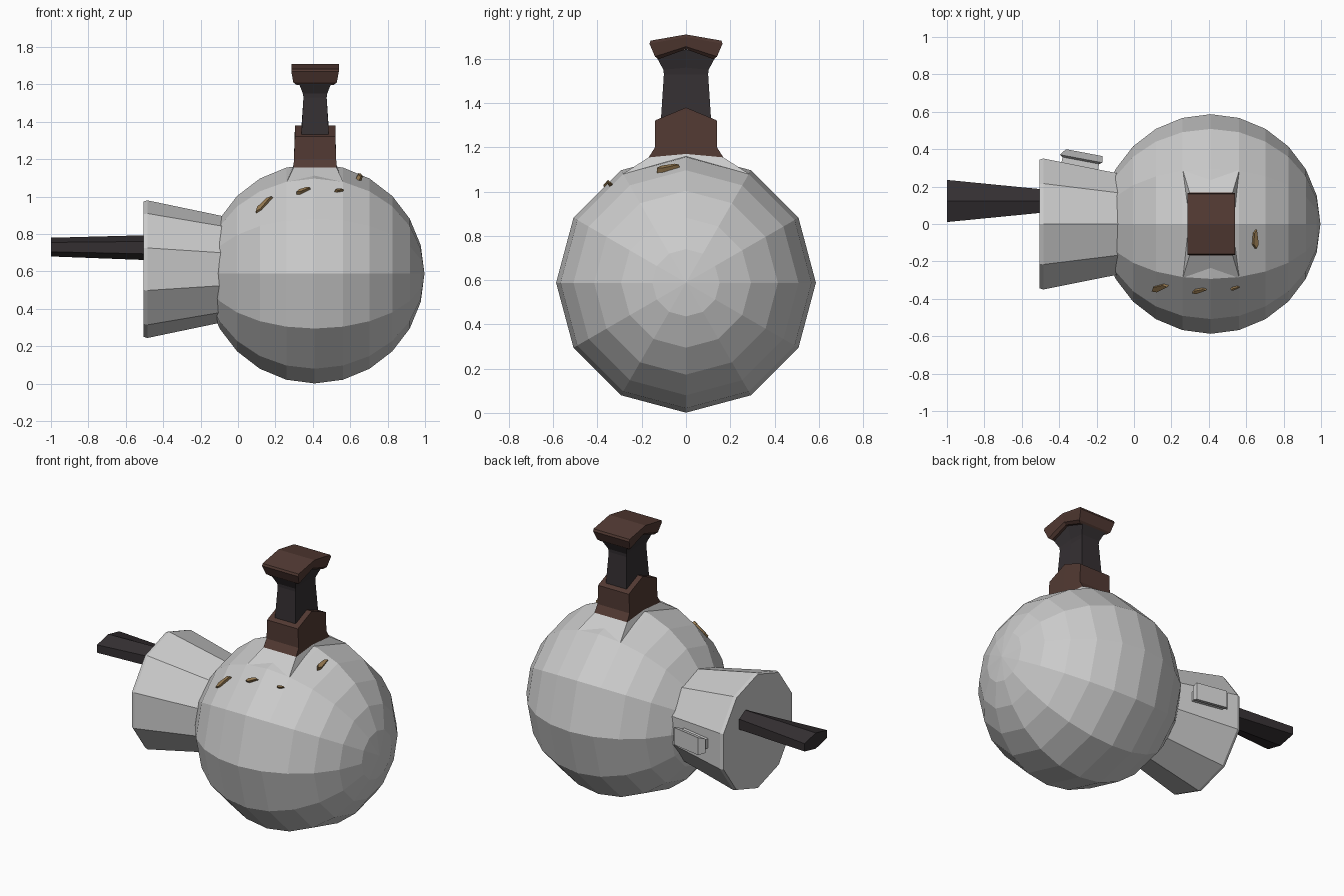
import bpy, bmesh
from math import pi, sin, cos
from mathutils import Vector, Matrix

if "Cube" in bpy.data.objects:
    bpy.data.objects.remove(bpy.data.objects["Cube"])


def material(name, rgb):
    m = bpy.data.materials.new(name)
    m.diffuse_color = (*rgb, 1)
    m.use_nodes = True
    m.node_tree.nodes["Principled BSDF"].inputs["Base Color"].default_value = m.diffuse_color
    return m


BROWN = material("brown", (0.085, 0.042, 0.033))
DARK = material("dark", (0.035, 0.029, 0.032))
GOLD = material("gold", (0.30, 0.19, 0.08))
CENTRE, RADIUS = Vector((0.41, 0, 0.588)), 0.587


def finish(name, bm, mat=None):
    bmesh.ops.recalc_face_normals(bm, faces=bm.faces)
    me = bpy.data.meshes.new(name)
    bm.to_mesh(me)
    bm.free()
    ob = bpy.data.objects.new(name, me)
    bpy.context.collection.objects.link(ob)
    if mat:
        me.materials.append(mat)
    return ob


def loft(name, sections, mat=None):
    """Skin closed sections of equal point count and cap both ends."""
    bm = bmesh.new()
    rings = [[bm.verts.new(p) for p in s] for s in sections]
    n = len(rings[0])
    for a, b in zip(rings, rings[1:]):
        for i in range(n):
            j = (i + 1) % n
            bm.faces.new((a[i], a[j], b[j], b[i]))
    bm.faces.new(rings[0])
    bm.faces.new(rings[-1])
    return finish(name, bm, mat)


def ring(x, y, z, ry, rz, n):
    """Polygon in the yz plane with a vertex at the top."""
    return [(x, y + ry * sin(2 * pi * i / n), z + rz * cos(2 * pi * i / n)) for i in range(n)]


def slab(hx, hy, z, ridge=0.0, cx=0.412):
    """Rectangle whose middle line is lifted by ridge, giving a roof shape."""
    return [(cx - hx, -hy, z), (cx - hx, 0, z + ridge), (cx - hx, hy, z),
            (cx + hx, hy, z), (cx + hx, 0, z + ridge), (cx + hx, -hy, z)]


def handle_part(name, sections, mat):
    """Stack of slabs; end caps are split along the ridge so they stay flat."""
    ob = loft(name, [slab(*s) for s in sections], mat)
    bm = bmesh.new()
    bm.from_mesh(ob.data)
    bm.verts.ensure_lookup_table()
    for k in (0, len(sections) - 1):
        bmesh.ops.connect_verts(bm, verts=[bm.verts[k * 6 + 1], bm.verts[k * 6 + 4]])
    bm.to_mesh(ob.data)
    bm.free()


# Round body, poles along x
bm = bmesh.new()
bmesh.ops.create_uvsphere(bm, u_segments=12, v_segments=12, radius=RADIUS,
                          matrix=Matrix.Translation(CENTRE) @ Matrix.Rotation(pi / 2, 4, 'Y'))
finish("round_body", bm)

# Ten-sided flared collar with a small bevel at its wide end
loft("collar", [ring(x, 0, 0.612, r, r, 10) for x, r in
                ((-0.505, 0.362), (-0.485, 0.368), (-0.04, 0.275))])

# Flattened spout rod
loft("rod", [ring(-1.0, 0.123, 0.73, 0.13, 0.05, 6),
             ring(-0.47, 0.123, 0.727, 0.07, 0.067, 6)], DARK)

# Grey skirt under the handle, then handle base, grip and cap
loft("handle_skirt", [slab(0.15, 0.285, 1.08), slab(0.115, 0.168, 1.155, 0.015)])
handle_part("handle_base", [(0.117, 0.19, 1.12), (0.113, 0.14, 1.20),
                            (0.108, 0.14, 1.32, 0.045), (0.108, 0.132, 1.325, 0.055)], BROWN)
handle_part("handle_grip", [(0.075, 0.115, 1.30, 0.04), (0.062, 0.10, 1.53),
                            (0.065, 0.102, 1.55, 0.01), (0.085, 0.13, 1.602, 0.04)], DARK)
handle_part("handle_cap", [(0.10, 0.125, 1.598, 0.045), (0.116, 0.14, 1.61, 0.045),
                           (0.127, 0.165, 1.668, 0.03), (0.127, 0.160, 1.682, 0.028)], BROWN)

# Catch on the back side of the collar, widening outwards
along, out = Vector((0.98, -0.185, 0)), Vector((0.185, 0.98, 0))
catch_origin = Vector((-0.28, 0.308, 0.63))
loft("collar_catch", [[catch_origin + out * d + along * (c + sx * l) + Vector((0, 0, sz * h))
                       for sx, sz in ((-1, -1), (1, -1), (1, 1), (-1, 1))]
                      for d, c, l, h in ((-0.02, -0.01, 0.10, 0.03), (0.03, -0.01, 0.10, 0.03),
                                         (0.04, -0.01, 0.115, 0.045), (0.075, 0, 0.10, 0.055))])

# Gold chips lying on the upper body
for i, (p, d, length) in enumerate((((0.14, -0.34, 0.955), (1, 0.1, 0.8), 0.065),
                                    ((0.35, -0.355, 1.03), (1, 0.1, 0.2), 0.042),
                                    ((0.54, -0.34, 1.03), (1, 0, 0.1), 0.025),
                                    ((0.65, -0.08, 1.105), (0.15, 1, 0.1), 0.055))):
    normal = (Vector(p) - CENTRE).normalized()
    u = Vector(d)
    u = (u - normal * u.dot(normal)).normalized()
    v = normal.cross(u)
    shape = ((-1, -0.2), (-0.5, -0.35), (1, 0.1), (0.6, 0.35), (-0.6, 0.2))
    loft(f"chip_{i + 1}", [[Vector(p) + normal * h + (u * a + v * b) * length * s for a, b in shape]
                           for h, s in ((-0.025, 1), (0.012, 0.9))], GOLD)
